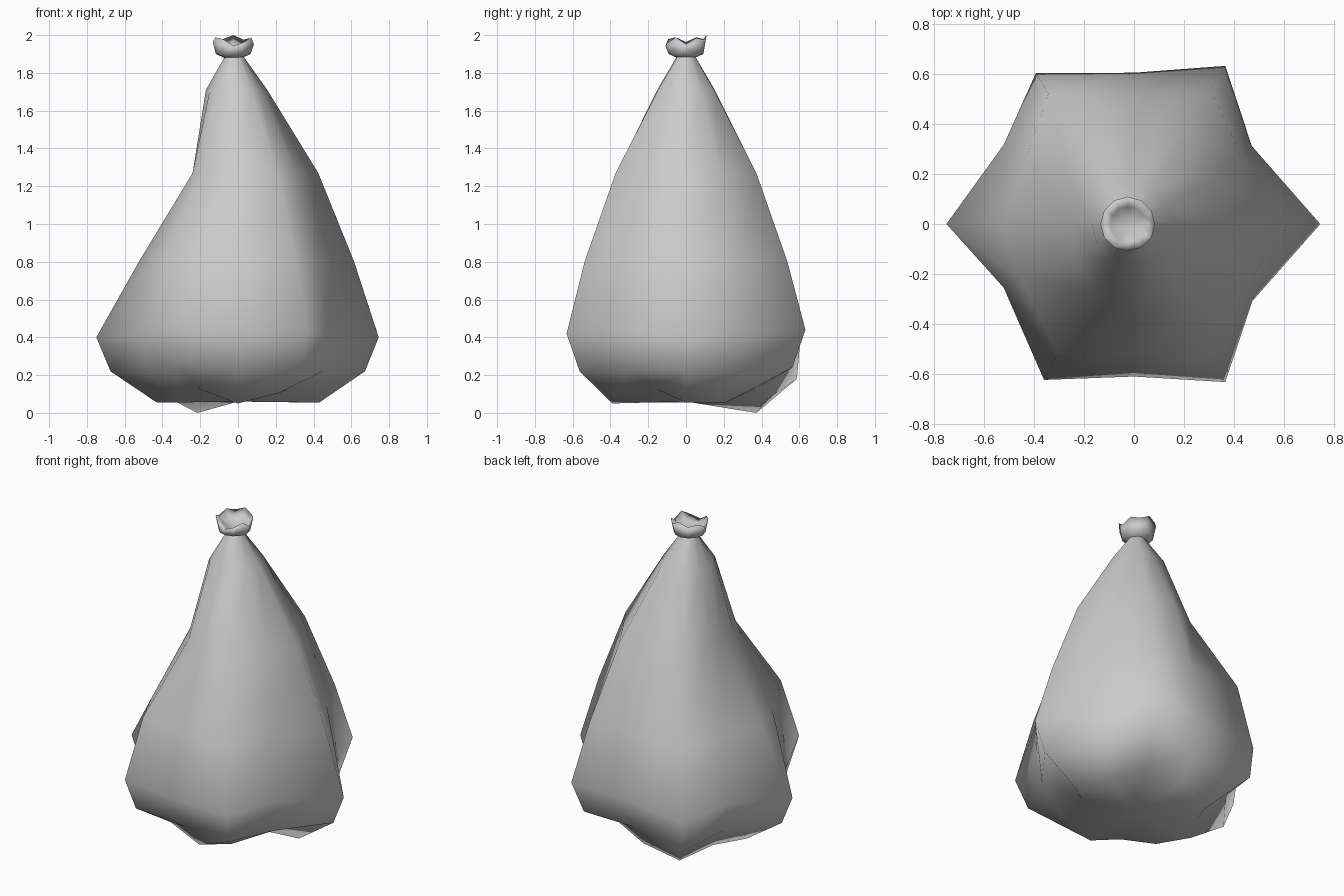
import bpy, bmesh
from math import cos, sin, radians

CX = -0.02  # the tied neck leans slightly to -x


def skin(name, rings, bottom=None, top=None):
    """Bridge a stack of 12-point rings, with optional end points."""
    bm = bmesh.new()
    rows = [[bm.verts.new(p) for p in ring] for ring in rings]
    n = len(rows[0])
    for a, b in zip(rows, rows[1:]):
        for i in range(n):
            j = (i + 1) % n
            bm.faces.new((a[i], a[j], b[j], b[i]))
    for tip, row in ((bottom, rows[0]), (top, rows[-1])):
        if tip:
            c = bm.verts.new(tip)
            for i in range(n):
                bm.faces.new((c, row[(i + 1) % n], row[i]) if tip is bottom
                             else (c, row[i], row[(i + 1) % n]))
    if bottom:
        bmesh.ops.recalc_face_normals(bm, faces=bm.faces)
    for f in bm.faces:
        f.smooth = True
    me = bpy.data.meshes.new(name)
    bm.to_mesh(me)
    bm.free()
    ob = bpy.data.objects.new(name, me)
    bpy.context.collection.objects.link(ob)
    return ob


# Sack body: (corner radius, fold radius, height, x offset) from base to neck
profile = [(0.43, 0.37, 0.055, 0), (0.65, 0.535, 0.22, 0), (0.73, 0.565, 0.42, 0),
           (0.62, 0.515, 0.80, -0.005), (0.43, 0.37, 1.27, -0.005),
           (0.17, 0.152, 1.71, -0.015), (0.05, 0.05, 1.885, CX)]

# Uneven spots: (level, angle) -> (radius, height)
tweaks = {
    # base: some corners are lifted, one hangs down to the ground
    (0, 120): (0.43, 0.0), (0, 60): (0.43, 0.13), (0, 240): (0.43, 0.13),
    (0, 300): (0.43, 0.105), (0, 330): (0.31, 0.125), (0, 270): (0.39, 0.05),
    (0, 30): (0.42, 0.055), (0, 90): (0.43, 0.075),
    (1, 0): (0.672, 0.22), (1, 180): (0.675, 0.22),
    (1, 120): (0.70, 0.18), (1, 240): (0.65, 0.26), (1, 60): (0.65, 0.24),
    # widest level
    (2, 120): (0.72, 0.37), (2, 240): (0.72, 0.455), (2, 60): (0.73, 0.44),
    (2, 0): (0.745, 0.40), (2, 180): (0.75, 0.40),
    (2, 90): (0.605, 0.42), (2, 270): (0.61, 0.42),
    (2, 150): (0.61, 0.42), (2, 210): (0.58, 0.42),
    # pinched shoulder on the -x side
    (3, 180): (0.52, 0.80), (3, 150): (0.50, 0.80), (3, 210): (0.50, 0.80),
    (3, 240): (0.60, 0.83), (4, 180): (0.235, 1.27), (4, 150): (0.27, 1.27),
    (4, 210): (0.272, 1.27), (4, 120): (0.34, 1.27), (4, 240): (0.31, 1.27),
    (5, 180): (0.155, 1.71), (5, 150): (0.155, 1.71), (5, 210): (0.155, 1.71)}
turn = {120: 3, 30: 3.5, 330: -3, 210: -4, 150: -1.5}  # wandering fold angles

body = []
for level, (rc, rf, z, ox) in enumerate(profile):
    ring = []
    for d in range(0, 360, 30):
        r, h = tweaks.get((level, d), (rf if d % 60 else rc, z))
        a = radians(d + (turn.get(d, 0) if level in (1, 2, 3) else 0))
        ring.append((ox + r * cos(a), r * sin(a), h))
    body.append(ring)
skin("sack_body", body, bottom=(0, 0, 0.06))

# Gathered cloth above the tie: (radius, height, ruffle amount)
ruffle = [(0.048, 1.88, 0), (0.092, 1.90, 0), (0.109, 1.97, 0.03),
          (0.07, 1.94, 0.012)]
wave = [-0.6, 0.5, 0.2, 1, 0.3, 0.6, -0.2, 0.6, 0.3, -0.9, -0.3, 0.6]
frill = [[(CX - 0.005 + r * cos(radians(30 * k)), r * sin(radians(30 * k)),
           z + amt * wave[k]) for k in range(12)] for r, z, amt in ruffle]
skin("sack_frill", frill, top=(CX, 0, 1.915))
